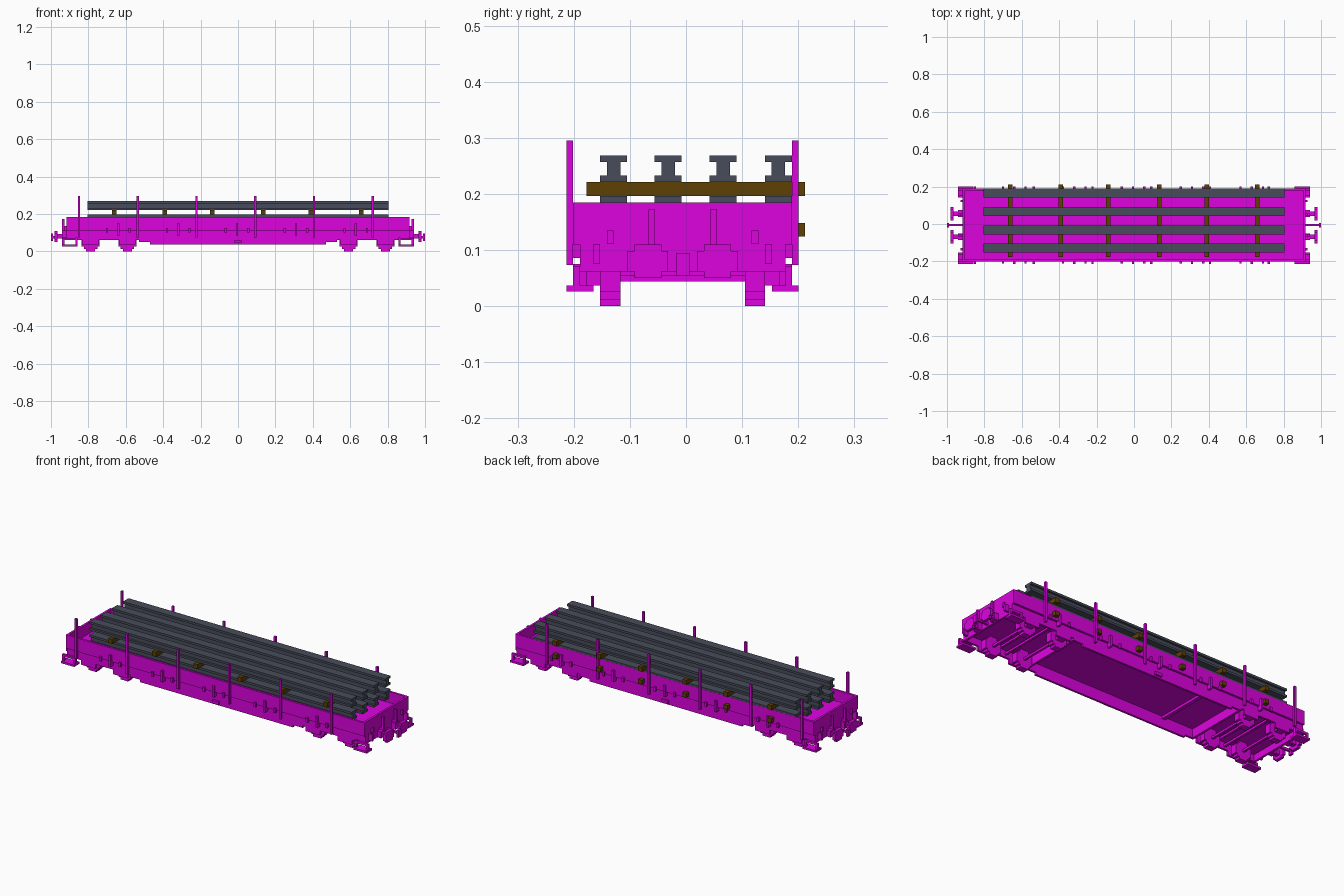
import bpy
import bmesh
from mathutils import Matrix, Vector

if "Cube" in bpy.data.objects:
    bpy.data.objects.remove(bpy.data.objects["Cube"], do_unlink=True)

U = 0.0118      # block unit
YC = -0.006     # centre line of the wagon body


def material(name, rgb):
    m = bpy.data.materials.new(name)
    m.use_nodes = True
    m.diffuse_color = (*rgb, 1)
    m.node_tree.nodes["Principled BSDF"].inputs["Base Color"].default_value = (*rgb, 1)
    return m


MAGENTA = material("magenta_paint", (0.72, 0.001, 0.74))
STEEL = material("grey_steel", (0.064, 0.073, 0.105))
WOOD = material("brown_timber", (0.112, 0.051, 0.001))


def finish(name, bm, mat):
    bmesh.ops.recalc_face_normals(bm, faces=bm.faces)
    me = bpy.data.meshes.new(name)
    bm.to_mesh(me)
    bm.free()
    me.materials.append(mat)
    ob = bpy.data.objects.new(name, me)
    bpy.context.collection.objects.link(ob)


def boxes(name, items, mat=MAGENTA):
    """One object made of boxes given as (x0, x1, y0, y1, z0, z1)."""
    bm = bmesh.new()
    for x0, x1, y0, y1, z0, z1 in items:
        size = Matrix.Diagonal((x1 - x0, y1 - y0, z1 - z0, 1))
        mid = Vector(((x0 + x1) / 2, (y0 + y1) / 2, (z0 + z1) / 2))
        bmesh.ops.create_cube(bm, size=1, matrix=Matrix.Translation(mid) @ size)
    finish(name, bm, mat)


def prism(name, outline, axis, a, b, mat):
    """Extrude a 2D outline along x (outline in yz) or y (outline in xz)."""
    bm = bmesh.new()
    place = (lambda p: (a, *p)) if axis == "x" else (lambda p: (p[0], a, p[1]))
    face = bm.faces.new([bm.verts.new(place(p)) for p in outline])
    ext = bmesh.ops.extrude_face_region(bm, geom=[face])["geom"]
    move = (b - a, 0, 0) if axis == "x" else (0, b - a, 0)
    bmesh.ops.translate(bm, vec=move, verts=[v for v in ext if isinstance(v, bmesh.types.BMVert)])
    finish(name, bm, mat)


def flip_y(items):
    """Add copies mirrored across the body centre line."""
    return items + [(a, b, 2 * YC - d, 2 * YC - c, e, f) for a, b, c, d, e, f in items]


def flip_x(items):
    return items + [(-b, -a, c, d, e, f) for a, b, c, d, e, f in items]


W = 0.195       # half width of the body
L = 0.917       # half length of the body
out = YC + W    # outer face of the left wall

# Open-topped body
boxes("floor", [(-L + U, L - U, YC - W + U, out - U, 0.099, 0.124)])
boxes("side_walls", flip_y([(-L, L, out - U, out, 0.110, 0.185)]))
boxes("end_walls", flip_x([(L - U, L, YC - W + U, out - U, 0.062, 0.185)]))

# Tall stakes along both sides
stake_x = [-0.85 + 0.314 * i for i in range(6)]
boxes("stakes", flip_y([(x - U / 2, x + U / 2, out, out + U, 0.073, 0.295) for x in stake_x]))

# Hinges and catches on the side walls
fit = []
for x in (-0.64, -0.32, -0.005, 0.31, 0.63):
    fit.append((x - U / 2, x + U / 2, out - U, out + U, 0.086, 0.148))
    for s in (-1, 1):
        fit.append((x + s * 0.06 - U / 2, x + s * 0.06 + U / 2, out, out + U * 0.9, 0.1, 0.124))
boxes("side_catches", flip_y(fit))

# Fish-belly sole bars just inside the walls, with cross members
half_bar = [(0.47, 0.037), (0.47, 0.050), (0.53, 0.050), (0.53, 0.062),
            (L - U, 0.062), (L - U, 0.112)]
bar = half_bar + [(-x, z) for x, z in reversed(half_bar)]
for side, s in (("left", 1), ("right", -1)):
    prism(f"{side}_sole_bar", bar, "y", YC + s * (W - 2 * U), YC + s * (W - U), MAGENTA)
boxes("cross_members", flip_x([(0.518, 0.53, YC - W + 2 * U, out - 2 * U, 0.05, 0.1)])
      + [(-0.345, -0.325, YC - W + 2 * U, out - 2 * U, 0.085, 0.1)])
boxes("brake_box", flip_y([(-0.02, 0.02, out - U, out, 0.045, 0.062)]))

# Bogies: stepped wheels, axles, brake rods and axle boxes
for end, cx in (("rear", -0.69), ("lead", 0.69)):
    wheels, axle_boxes, rods = [], [], []
    for dx in (-0.098, 0.098):
        x = cx + dx
        for half, z0, z1 in ((0.024, 0, 0.1), (0.036, 0.012, 0.088), (0.048, 0.025, 0.075)):
            wheels.append((x - half, x + half, YC + 0.111, YC + 0.147, z0, z1))
        axle_boxes.append((x - 0.02, x + 0.02, YC + 0.147, out - U, 0.037, 0.075))
        axle_boxes.append((x - 0.045, x + 0.045, out - 2 * U, out - U, 0.037, 0.065))
        rods.append((x - U / 2, x + U / 2, YC - 0.112, YC + 0.112, 0.044, 0.056))
    for dx in (-0.03, 0.03):
        rods.append((cx + dx - U / 2, cx + dx + U / 2, YC - W + 2 * U, out - 2 * U, 0.075, 0.087))
    boxes(f"{end}_wheels", flip_y(wheels))
    boxes(f"{end}_axle_boxes", flip_y(axle_boxes))
    boxes(f"{end}_axles_and_rods", rods)

# Buffers: stem and stepped disc
boxes("buffers", flip_x(flip_y([
    (L, 0.97, YC + 0.05, YC + 0.074, 0.068, 0.092),
    (L, 0.94, YC + 0.044, YC + 0.08, 0.062, 0.098),
    (0.965, 0.982, YC + 0.038, YC + 0.086, 0.05, 0.11),
    (0.965, 0.982, YC + 0.026, YC + 0.098, 0.062, 0.098)])))

# Draw hook with hanging link
boxes("draw_hooks", flip_x([(L, 0.99, YC - U / 2, YC + U / 2, 0.07, 0.082),
                            (0.988, 1.0, YC - U, YC + U, 0.055, 0.095)]))

# End posts and lamp irons
boxes("end_fittings", flip_x(flip_y([
    (L + U, L + 2 * U, YC + 0.049, YC + 0.061, 0.1, 0.172),
    (L, L + U, YC + 0.049, YC + 0.061, 0.1, 0.112),
    (L, L + U, YC + 0.123, YC + 0.135, 0.111, 0.135),
    (L, L + 0.024, YC + 0.147, YC + 0.159, 0.075, 0.111)])))

# Corner step stirrups
boxes("corner_steps", flip_x(flip_y([
    (0.858, 0.94, out - 0.036, out + U, 0.026, 0.037),
    (0.928, 0.94, out - U, out, 0.037, 0.072),
    (0.858, 0.87, out - U, out, 0.037, 0.075),
    (0.858, 0.94, out - U, out, 0.06, 0.072)])))

# Two layers of I-shaped beams resting on timber bearers
half_section = [(0.024, 0), (0.024, U), (0.012, U), (0.012, 0.036), (0.024, 0.036), (0.024, 0.048)]
section = half_section + [(-y, z) for y, z in reversed(half_section)]
for layer, base in (("lower", 0.148), ("upper", 0.221)):
    for i, y in enumerate((-0.129, -0.032, 0.066, 0.1645)):
        prism(f"{layer}_beam_{i + 1}", [(y + p, base + q) for p, q in section],
              "x", -0.805, 0.805, STEEL)
bearer_x = (-0.662, -0.392, -0.138, 0.134, 0.39, 0.66)
for layer, z0, z1 in (("lower", 0.124, 0.148), ("upper", 0.196, 0.221)):
    boxes(f"{layer}_bearers", [(x - U, x + U, -0.177, 0.212, z0, z1) for x in bearer_x], WOOD)
